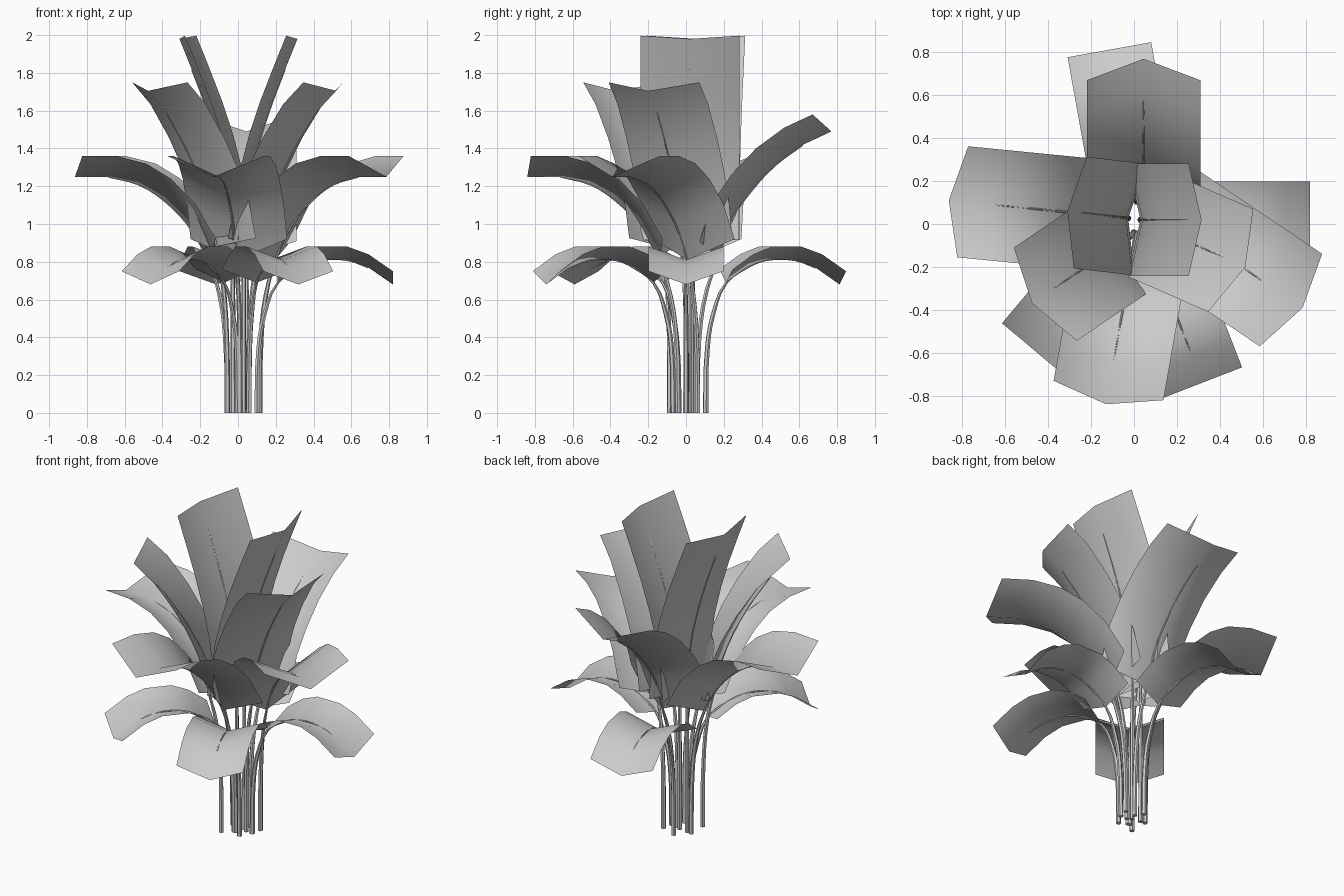
import bpy
from math import radians, sin, cos
from mathutils import Vector

cube = bpy.data.objects.get("Cube")
if cube:
    bpy.data.objects.remove(cube)

grey = bpy.data.materials.new("plain_grey")
grey.use_nodes = True
grey.diffuse_color = (0.6, 0.6, 0.6, 1)
grey.node_tree.nodes["Principled BSDF"].inputs["Base Color"].default_value = (0.6, 0.6, 0.6, 1)

# Each tier: stem points and blade midline as (reach, height), the offset from
# midline to raised edge, half width, and leaves as (angle, sideways, shift)
TIERS = {
    "upright": dict(
        stem=[(.03, 0), (.03, .4), (.03, .7)],
        blade=[(.03, .9), (.04, 1.08), (.07, 1.27), (.12, 1.46), (.18, 1.64), (.25, 1.82), (.315, 1.98)],
        edge=(-.06, .017), half=.262,
        leaves=[(0, .02, 0), (173.4, -.024, 0)]),
    "upper": dict(
        stem=[(.05, 0), (.055, .4), (.08, .7)],
        blade=[(.12, .88), (.16, 1.06), (.23, 1.24), (.32, 1.41), (.44, 1.59), (.556, 1.705)],
        edge=(-.075, .045), half=.262,
        leaves=[(-23.6, .025, 0), (214, .04, .045)]),
    "rear": dict(
        stem=[(.06, 0), (.07, .4), (.11, .65)],
        blade=[(.17, .82), (.25, 1.04), (.34, 1.17), (.47, 1.31), (.62, 1.42), (.77, 1.49)],
        edge=(-.1, .09), half=.265,
        leaves=[(90, -.045, 0)]),
    "middle": dict(
        stem=[(.06, 0), (.07, .4), (.1, .62)],
        blade=[(.16, .81), (.27, 1.0), (.4, 1.13), (.53, 1.21), (.69, 1.25), (.87, 1.25)],
        edge=(-.065, .11), half=.26,
        leaves=[(174.4, -.025, 0), (-34, .115, 0), (260, .018, -.02)]),
    "lower": dict(
        stem=[(.1, 0), (.11, .35), (.14, .52)],
        blade=[(.21, .69), (.32, .77), (.42, .81), (.58, .81), (.69, .77), (.82, .68)],
        edge=(0, .07), half=.198,
        leaves=[(0, 0, 0), (100.2, -.031, 0), (-68.8, .03, -.015), (230, .024, -.07)]),
}


def placer(angle, sideways, shift):
    """Map (reach, across, height) of one leaf to model space."""
    a = radians(angle)
    out, side = Vector((cos(a), sin(a), 0)), Vector((-sin(a), cos(a), 0))
    return lambda r, s, z: out * (r + shift) + side * (s + sideways) + Vector((0, 0, z))


def add_blade(name, tier, place):
    """Creased strip with a low midline and two raised edges."""
    dr, dz = tier["edge"]
    verts, faces = [], []
    for r, z in tier["blade"]:
        verts += [place(r + dr, -tier["half"], z + dz), place(r, 0, z),
                  place(r + dr, tier["half"], z + dz)]
    for i in range(len(tier["blade"]) - 1):
        for k in (3 * i, 3 * i + 1):
            faces.append((k, k + 3, k + 4, k + 1))
    mesh = bpy.data.meshes.new(name)
    mesh.from_pydata(verts, [], faces)
    mesh.materials.append(grey)
    mesh.shade_smooth()
    bpy.context.collection.objects.link(bpy.data.objects.new(name, mesh))


def add_stem(name, tier, place):
    """Round stalk that runs on under the blade as a thinning midrib."""
    path = tier["stem"] + [(r, z - .003) for r, z in tier["blade"][:-1]]
    curve = bpy.data.curves.new(name, "CURVE")
    curve.dimensions = "3D"
    curve.bevel_depth = .015
    curve.bevel_resolution = 1
    curve.use_fill_caps = True
    curve.resolution_u = 3
    spline = curve.splines.new("BEZIER")
    spline.bezier_points.add(len(path) - 1)
    rib = len(tier["stem"])
    for i, (point, (r, z)) in enumerate(zip(spline.bezier_points, path)):
        point.co = place(r, 0, z)
        point.handle_left_type = point.handle_right_type = "AUTO"
        point.radius = 1 - .3 * i / rib if i < rib else .5 - .4 * (i - rib) / (len(path) - rib)
    curve.materials.append(grey)
    obj = bpy.data.objects.new(name, curve)
    bpy.context.collection.objects.link(obj)
    # Turn the stalk into a mesh
    bpy.ops.object.select_all(action="DESELECT")
    obj.select_set(True)
    bpy.context.view_layer.objects.active = obj
    bpy.ops.object.convert(target="MESH")
    bpy.ops.object.shade_smooth_by_angle(angle=radians(50))


for tier_name, tier in TIERS.items():
    for n, leaf in enumerate(tier["leaves"], 1):
        place = placer(*leaf)
        add_blade(f"{tier_name}_leaf_{n}", tier, place)
        add_stem(f"{tier_name}_stem_{n}", tier, place)
